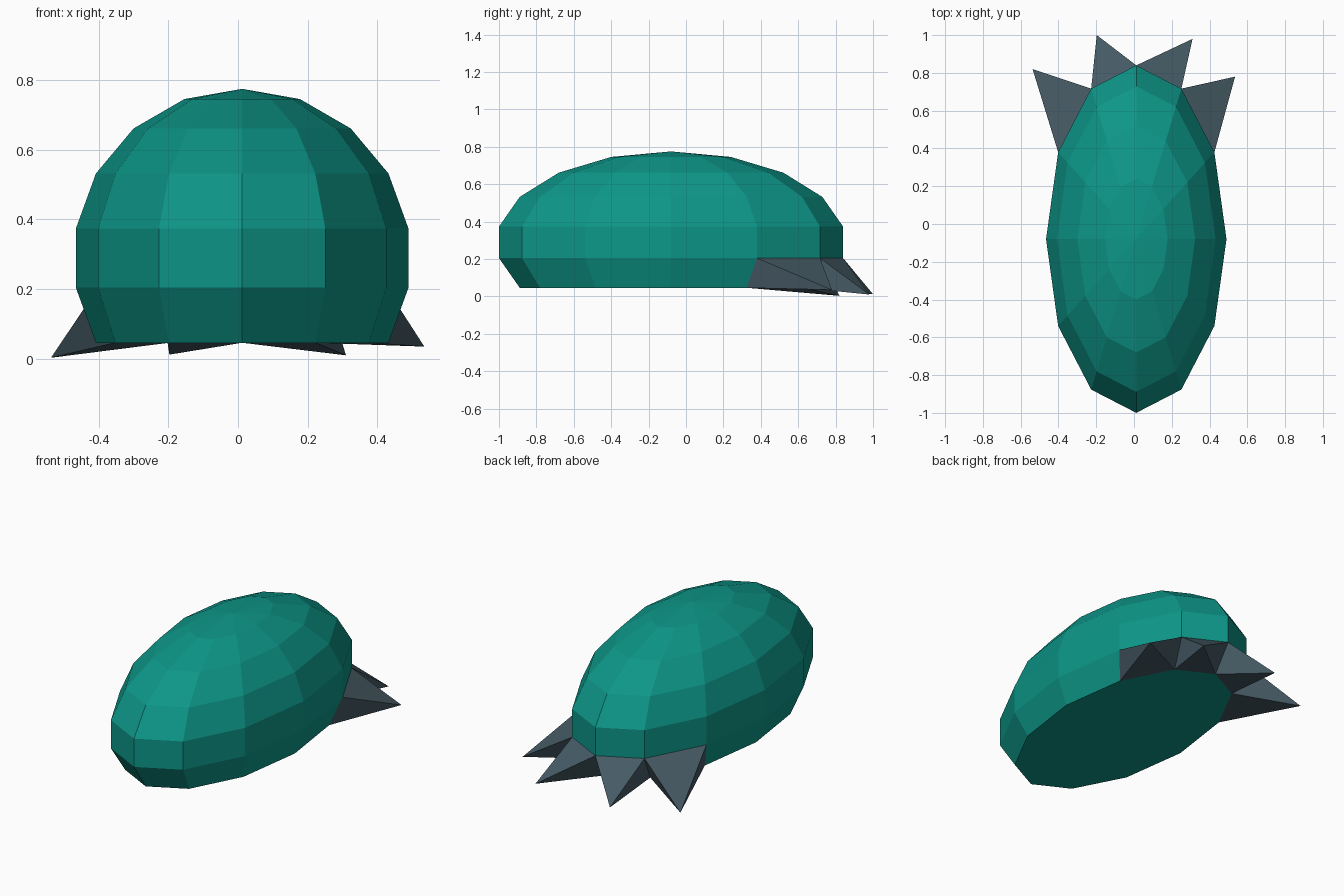
import bpy
import bmesh
from math import sin, cos, pi
from mathutils import Vector

cube = bpy.data.objects.get("Cube")
if cube:
    bpy.data.objects.remove(cube, do_unlink=True)

SIDES, RINGS = 12, 9
CENTRE = Vector((0.012, -0.08, 0.289))
RADII = Vector((0.485, 0.934, 0.486))


def material(name, colour):
    mat = bpy.data.materials.new(name)
    mat.use_nodes = True
    mat.diffuse_color = colour
    bsdf = mat.node_tree.nodes["Principled BSDF"]
    bsdf.inputs["Base Color"].default_value = colour
    bsdf.inputs["Roughness"].default_value = 0.8
    return mat


def shell_point(side, ring):
    """Corner of the faceted ellipsoid; side 0 points to +x, ring 0 is the top."""
    a, t = 2 * pi * side / SIDES, pi * ring / RINGS
    return CENTRE + RADII * Vector((sin(t) * cos(a), sin(t) * sin(a), cos(t)))


def finish(bm, name, mat):
    bmesh.ops.remove_doubles(bm, verts=bm.verts, dist=0.0001)
    mesh = bpy.data.meshes.new(name)
    bm.to_mesh(mesh)
    bm.free()
    mesh.materials.append(mat)
    obj = bpy.data.objects.new(name, mesh)
    bpy.context.collection.objects.link(obj)


def face(bm, points):
    bm.faces.new([bm.verts.new(p) for p in points])


teal = material("teal", (0.004, 0.305, 0.246, 1))
slate = material("slate grey", (0.060, 0.102, 0.127, 1))

# Spike tips, keyed by the side of the shell they grow from
TIPS = {
    1: (0.535, 0.78, 0.035),
    2: (0.31, 0.98, 0.01),
    3: (-0.197, 1.0, 0.012),
    4: (-0.537, 0.82, 0.003),
}
LOW = 6  # last ring, where the shell is cut flat

# Shell: domed top, flat underside, open where the spikes join
bm = bmesh.new()
for side in range(SIDES):
    face(bm, [shell_point(0, 0), shell_point(side, 1), shell_point(side + 1, 1)])
    for ring in range(1, LOW):
        if ring == LOW - 1 and side in TIPS:
            continue
        face(bm, [shell_point(side, ring), shell_point(side, ring + 1),
                  shell_point(side + 1, ring + 1), shell_point(side + 1, ring)])
face(bm, [shell_point(side, LOW) for side in reversed(range(SIDES))])
finish(bm, "shell", teal)

# Tail spikes: four-sided points along the lower back rim
for side, tip in TIPS.items():
    bm = bmesh.new()
    rim = [shell_point(side, LOW - 1), shell_point(side, LOW),
           shell_point(side + 1, LOW), shell_point(side + 1, LOW - 1)]
    for i in range(4):
        face(bm, [rim[i], rim[(i + 1) % 4], tip])
    finish(bm, f"tail_spike_{side}", slate)
